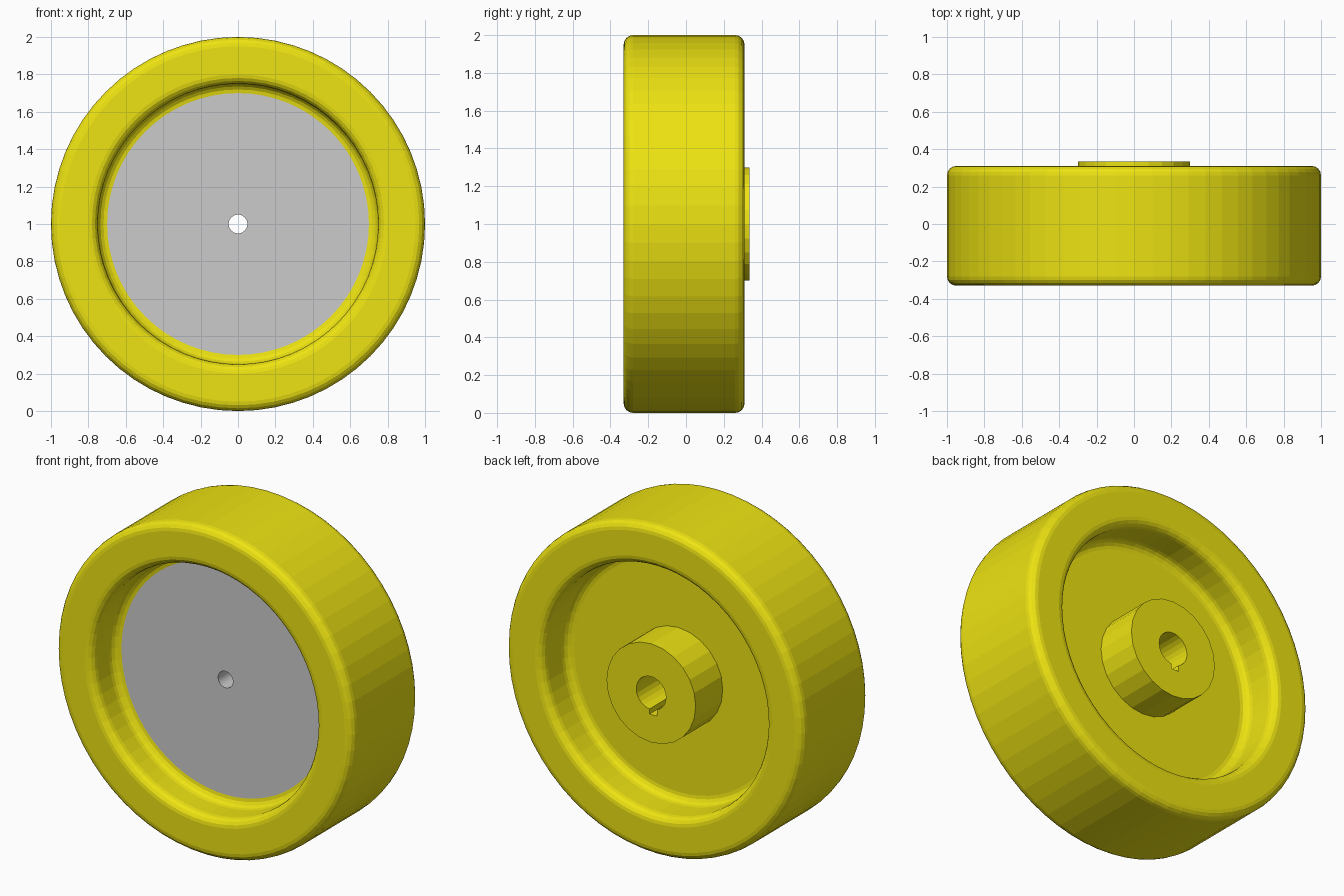
import bpy, bmesh
from math import cos, sin, pi

if "Cube" in bpy.data.objects:
    bpy.data.objects.remove(bpy.data.objects["Cube"])

yellow = bpy.data.materials.new("yellow")
yellow.diffuse_color = (0.85, 0.77, 0.006, 1)
yellow.use_nodes = True
yellow.node_tree.nodes["Principled BSDF"].inputs["Base Color"].default_value = yellow.diffuse_color


def lathe(name, profile, sides, mat=None):
    """Spin a closed (radius, y) profile around the axle at z = 1."""
    bm = bmesh.new()
    rings = []
    for i in range(sides):
        a = 2 * pi * i / sides
        rings.append([bm.verts.new((r * cos(a), y, 1 + r * sin(a))) for r, y in profile])
    n = len(profile)
    for i in range(sides):
        p, q = rings[i], rings[(i + 1) % sides]
        for j in range(n):
            k = (j + 1) % n
            bm.faces.new((p[j], p[k], q[k], q[j]))
    bmesh.ops.recalc_face_normals(bm, faces=bm.faces)
    me = bpy.data.meshes.new(name)
    bm.to_mesh(me)
    bm.free()
    ob = bpy.data.objects.new(name, me)
    bpy.context.collection.objects.link(ob)
    if mat:
        me.materials.append(mat)
    return ob


def arc(r, y, start, end, rad=0.05, steps=4):
    """Fillet points round a centre (r, y), angles in degrees."""
    pts = []
    for i in range(steps + 1):
        a = (start + (end - start) * i / steps) * pi / 180
        pts.append((r + rad * cos(a), y + rad * sin(a)))
    return pts


# Rim and web with rounded edges and filleted recesses on both sides
F, B = -0.33, 0.31           # front and back of the rim
WF, WB, WM = -0.12, 0.075, 0.0   # web front, web back, seat of the grey disc
profile = [(0.27, WM), (0.70, WM)]
profile += arc(0.70, WF - 0.05, 90, 0)        # front recess corner
profile += arc(0.80, F + 0.05, 180, 270)      # front inner lip
profile += arc(0.95, F + 0.05, 270, 360)      # front tread edge
profile += arc(0.95, B - 0.05, 0, 90)         # back tread edge
profile += arc(0.80, B - 0.05, 90, 180)       # back inner lip
profile += arc(0.70, WB + 0.05, 0, -90)       # back recess corner
profile += [(0.27, WB)]
lathe("wheel_rim", profile, 64, yellow)

# Hub with axle bore
hub = lathe("hub", [(0.10, WM), (0.30, WM), (0.30, 0.335), (0.10, 0.335)], 24, yellow)

# Keyway cut into the lower side of the bore
bpy.ops.mesh.primitive_cube_add(size=1, location=(-0.015, 0.2, 0.91))
key = bpy.context.object
key.name = "keyway_cutter"
key.scale = (0.05, 0.6, 0.08)
key.hide_render = True
key.hide_viewport = False
key.display_type = 'WIRE'
cut = hub.modifiers.new("keyway", 'BOOLEAN')
cut.operation = 'DIFFERENCE'
cut.solver = 'EXACT'
cut.object = key
bpy.context.view_layer.objects.active = hub
bpy.ops.object.modifier_apply(modifier=cut.name)
bpy.data.objects.remove(key)

# Grey disc with a small centre hole
lathe("face_disc", [(0.05, WF), (0.70, WF), (0.70, WM), (0.05, WM)], 64)
